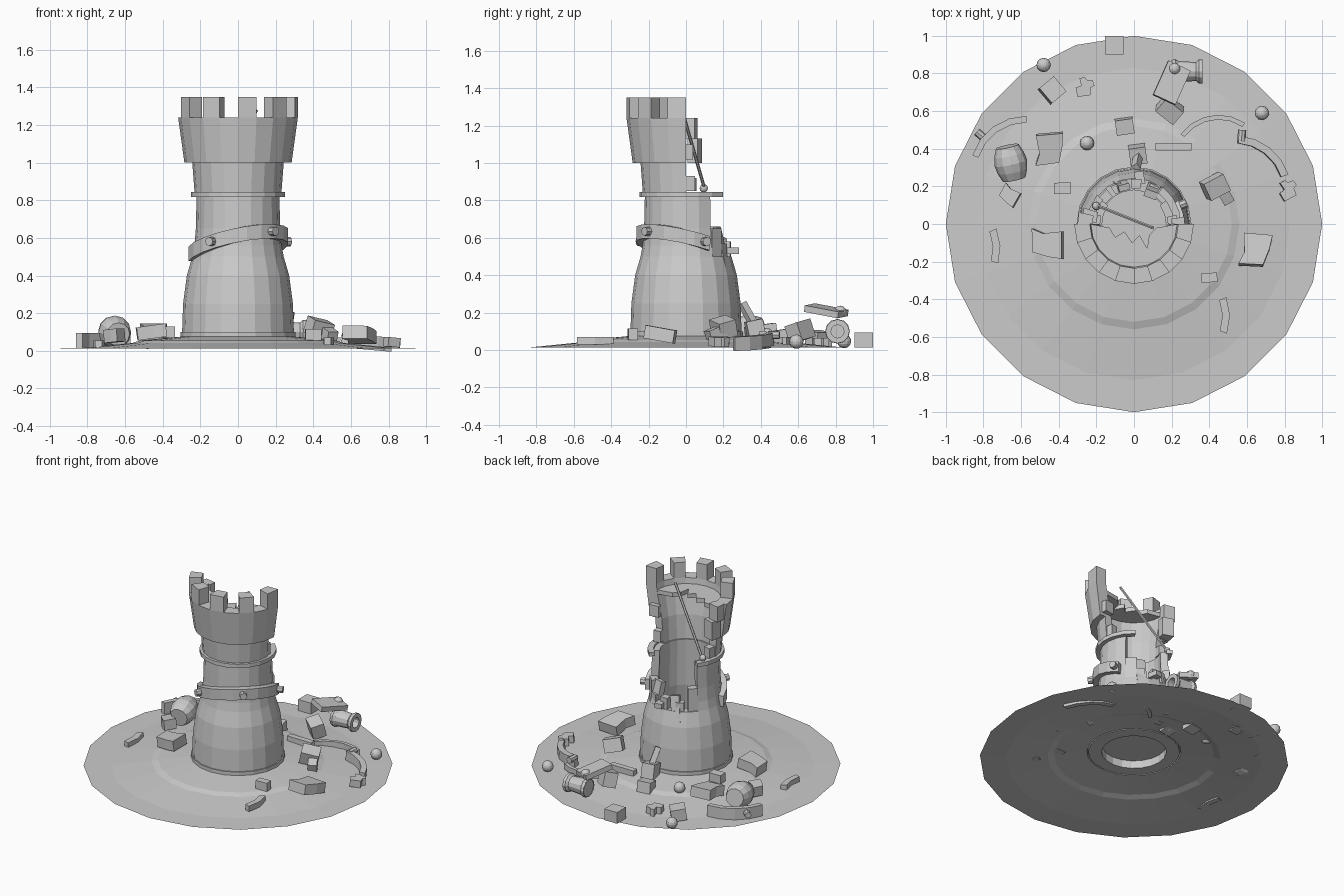
import bpy, bmesh
from math import sin, cos, pi, radians, hypot
from mathutils import Vector, Matrix, Euler

if "Cube" in bpy.data.objects:
    bpy.data.objects.remove(bpy.data.objects["Cube"])


def finish(name, bm, loc=(0, 0, 0), rot=(0, 0, 0)):
    bmesh.ops.recalc_face_normals(bm, faces=bm.faces[:])
    me = bpy.data.meshes.new(name)
    bm.to_mesh(me)
    bm.free()
    ob = bpy.data.objects.new(name, me)
    ob.location = loc
    ob.rotation_euler = [radians(a) for a in rot]
    bpy.context.collection.objects.link(ob)
    return ob


def sweep(name, prof, a0, a1, step=18, tilt=None, closed=True, **kw):
    """Revolve an (r, z) profile from a0 to a1 degrees; 0 faces -y, 90 faces +x."""
    bm = bmesh.new()
    full = abs(a1 - a0) >= 360
    n = max(1, round((a1 - a0) / step))
    rings = []
    for i in range(n if full else n + 1):
        d = a0 + (a1 - a0) * i / n
        a = radians(d)
        dz = tilt(d) if tilt else 0
        rings.append([bm.verts.new((r * sin(a), -r * cos(a), z + dz)) for r, z in prof])
    m = len(prof)
    for i in range(n):
        A, B = rings[i], rings[(i + 1) % len(rings)]
        for j in range(m if closed else m - 1):
            k = (j + 1) % m
            bm.faces.new((A[j], A[k], B[k], B[j]))
    if full and not closed and kw.pop('caps', False):
        for j in (0, m - 1):
            bm.faces.new([R[j] for R in rings])
    if closed and not full:
        bm.faces.new(rings[0])
        bm.faces.new(rings[-1])
    return finish(name, bm, **kw)


def prism(name, pts, h, loc, rot=(0, 0, 0)):
    bm = bmesh.new()
    lo = [bm.verts.new((x, y, -h / 2)) for x, y in pts]
    hi = [bm.verts.new((x, y, h / 2)) for x, y in pts]
    bm.faces.new(lo)
    bm.faces.new(hi)
    for i in range(len(pts)):
        j = (i + 1) % len(pts)
        bm.faces.new((lo[i], lo[j], hi[j], hi[i]))
    return finish(name, bm, loc, rot)


def box(name, size, loc, rot=(0, 0, 0)):
    x, y = size[0] / 2, size[1] / 2
    return prism(name, [(-x, -y), (x, -y), (x, y), (-x, y)], size[2], loc, rot)


def ball(name, r, loc):
    bm = bmesh.new()
    bmesh.ops.create_uvsphere(bm, u_segments=12, v_segments=8, radius=r)
    return finish(name, bm, loc)


def rod(name, a, b, r, n=8):
    a, b = Vector(a), Vector(b)
    bm = bmesh.new()
    bmesh.ops.create_cone(bm, cap_ends=True, segments=n, radius1=r, radius2=r, depth=(b - a).length,
                          matrix=Matrix.Translation((a + b) / 2) @ (b - a).to_track_quat('Z', 'Y').to_matrix().to_4x4())
    return finish(name, bm)


def polar(r, d, z):
    return (r * sin(radians(d)), -r * cos(radians(d)), z)


def rect(r0, r1, z0, z1):
    return [(r0, z0), (r1, z0), (r1, z1), (r0, z1)]


# Ground mound
sweep('ground', [(1, .013), (.83, .015), (.56, .042), (.52, .055), (.305, .075), (.305, .1), (.28, .1)],
      0, 360, closed=False)

# Tower wall: full base, open-backed middle, half upper wall and crown
sweep('tower_base', [(.21, .075), (.297, .075), (.297, .1), (.292, .25), (.272, .4), (.243, .5), (.18, .5), (.21, .3)], 0, 360)
sweep('inner_floor', [(.215, .13), (.001, .13)], 0, 360, closed=False)
sweep('tower_middle', [(.18, .5), (.243, .5), (.232, .56), (.224, .65), (.22, .83), (.17, .83)], -126, 126)
sweep('tower_upper', [(.18, .83), (.23, .83), (.243, 1.0), (.19, 1.0)], -90, 90)
sweep('crown', [(.19, 1.0), (.285, 1.0), (.318, 1.24), (.235, 1.24), (.225, 1.17)], -90, 90)
for i, a in enumerate((-72, -36, 0, 36, 72)):
    sweep(f'merlon_{i}', rect(.235, .318, 1.24, 1.35), a, a + 18)

# Broken top deck with jagged edge
rim = [(.235 * cos(pi + i * pi / 10), .235 * sin(pi + i * pi / 10)) for i in range(11)]
jag = [(.12, -.02), (.08, -.06), (.07, -.13), (.03, -.06), (-.01, -.1), (-.05, -.04), (-.1, -.07), (-.13, -.02)]
prism('broken_deck', rim + jag, .03, (0, 0, 1.185))

# Mouldings and tilted iron band with bolts
sweep('upper_moulding', rect(.21, .25, .818, .845), -128, 142)


def band_z(d):
    return .555 + .08 * cos(radians(d - 40))


sweep('iron_band', rect(.225, .268, -.038, .038), -80, 118, step=18, tilt=band_z)
for i, a in enumerate((-31, 42, 112)):
    rod(f'band_bolt_{i}', polar(.24, a, band_z(a)), polar(.3, a, band_z(a)), .024)

# Broken bricks on the torn wall edges
for i, (a0, a1, r0, r1, z0, z1) in enumerate([
        (126, 144, .185, .235, .5, .65), (144, 158, .185, .235, .5, .57), (170, 184, .19, .24, .49, .58),
        (198, 212, .185, .235, .5, .56), (218, 234, .185, .235, .5, .66),
        (-102, -90, .22, .3, 1.13, 1.24), (-108, -92, .2, .28, 1.0, 1.13),
        (90, 98, .2, .27, 1.02, 1.1), (90, 102, .18, .23, .85, .93), (-104, -90, .18, .23, .85, .92)]):
    sweep(f'edge_brick_{i}', rect(r0, r1, z0, z1), a0, a1)
box('loose_sill_brick', (.05, .07, .035), (.03, .245, .53), (0, 0, 10))
box('leaning_sill_slab_0', (.07, .04, .25), (.1, .185, .53), (14, 0, -20))
box('leaning_sill_slab_1', (.06, .035, .2), (-.07, .21, .5), (12, 8, 15))

# Fallen pole in the upper room
rod('pole', (-.2, .1, .86), (.1, -.02, 1.28), .009, 6)
ball('pole_knob', .022, (-.2, .095, .865))

# Leaning beam at the back
rod('leaning_beam', (.03, .4, .07), (.01, .3, .25), .026, 4)

# Rubble bricks: size, position, rotation
for i, (s, p, r) in enumerate([
        ((.1, .1, .08), (-.105, .95, .053), (0, 0, 0)),
        ((.1, .105, .08), (-.435, .71, .06), (0, 8, 40)),
        ((.09, .06, .06), (-.38, .19, .1), (0, 0, 2)),
        ((.095, .08, .08), (-.05, .52, .07), (8, 0, 8)),
        ((.12, .09, .1), (.19, .61, .1), (15, 10, -38)),
        ((.19, .04, .04), (.21, .41, .08), (0, 0, 0)),
        ((.12, .1, .09), (.43, .2, .12), (15, 12, 28)),
        ((.1, .06, .06), (.48, .16, .09), (0, 20, -60)),
        ((.085, .05, .06), (.4, -.285, .085), (0, 0, 3)),
        ((.09, .09, .1), (.02, .37, .11), (12, 0, 8)),
        ((.13, .2, .035), (.2, .75, .21), (-10, 5, -25))]):
    box(f'rubble_brick_{i}', s, p, r)

# Wall chunks with curved side
chunk = [(-.08, .075), (-.02, .05), (.08, .06), (.08, -.085), (.01, -.075), (-.075, -.05)]
for i, (p, r, k) in enumerate([((-.46, -.1, .1), (0, -8, 0), 1), ((.64, -.14, .085), (0, 10, 85), 1.05),
                               ((-.455, .4, .1), (0, -8, 95), 1), ((-.66, .155, .08), (0, -5, -30), .6)]):
    prism(f'wall_chunk_{i}', [(x * k, y * k) for x, y in chunk], .07, p, r)

# Jagged deck pieces
shard = [(-.04, -.05), (.03, -.04), (.03, 0), (.05, .01), (.04, .04), (.01, .04), (0, .055), (-.03, .05), (-.02, .01), (-.05, 0)]
for i, (p, r) in enumerate([((-.26, .725, .04), (0, 0, 0)), ((.82, .18, .045), (0, 5, 20))]):
    prism(f'deck_shard_{i}', shard, .05, p, r)

# Fallen band pieces, moulding pieces
sweep('fallen_band_left', rect(.27, .305, 0, .08), 180, 252, loc=(-.57, .27, .015))
rod('fallen_bolt_left', (-.79, .45, .06), (-.835, .49, .06), .022)
sweep('fallen_band_right', rect(.26, .3, 0, .075), 108, 176, loc=(.53, .17, .02), rot=(0, 5, 0))
rod('fallen_bolt_right', (.57, .44, .08), (.575, .5, .08), .022)
sweep('fallen_moulding', rect(.225, .25, 0, .04), 146, 234, loc=(.45, .33, .03))
sweep('moulding_bit_left', rect(.23, .27, 0, .04), 73, 113, loc=(-.98, -.13, .015))
sweep('moulding_bit_right', rect(.23, .27, 0, .04), 70, 112, loc=(.24, -.49, .03))

# Cannon barrel and cannonballs
sweep('cannon', [(.062, 0), (.066, .02), (.056, .035), (.05, .13), (.064, .145), (.064, .165), (.035, .165), (.035, .03)],
      0, 360, step=30, loc=(.2, .81, .1), rot=(0, 90, 0))
sweep('cannon_back', [(.064, .004), (.001, .004)], 0, 360, step=30, closed=False, loc=(.2, .81, .1), rot=(0, 90, 0))
ball('cannon_knob', .032, (.215, .825, .205))
for i, p in enumerate([(-.48, .845, .048), (-.25, .43, .08), (.68, .59, .045)]):
    ball(f'cannonball_{i}', .038, p)

# Wooden barrel on its side
sweep('barrel', [(.062, -.09), (.08, -.045), (.088, 0), (.08, .045), (.062, .09)],
      0, 360, step=30, closed=False, caps=True, loc=(-.655, .325, .1), rot=(-82, 0, 12))
